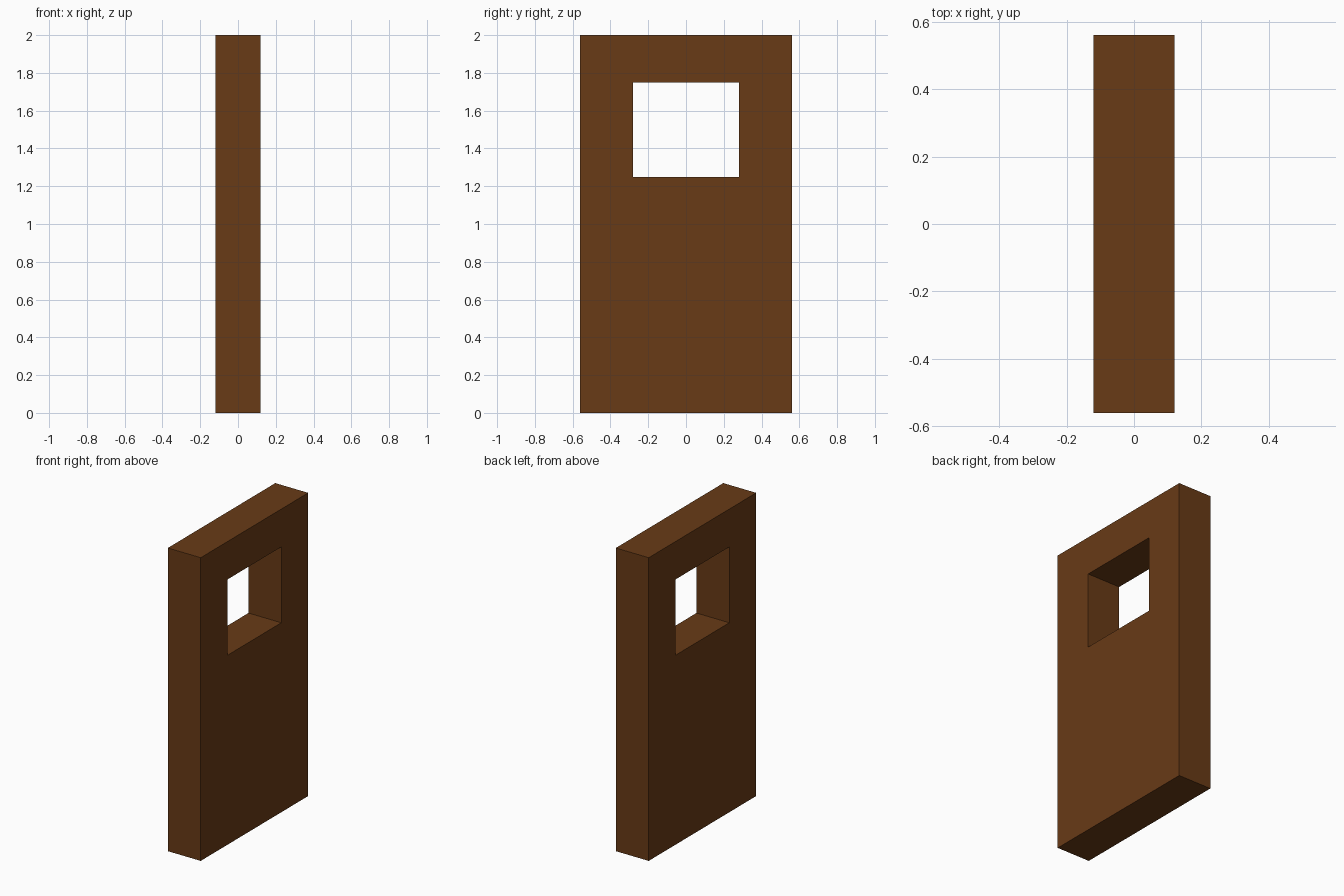
import bpy, bmesh

if "Cube" in bpy.data.objects:
    bpy.data.objects.remove(bpy.data.objects["Cube"])

HALF_THICK = 0.12


def rectangle(bm, half_width, z0, z1):
    corners = [(-half_width, z0), (half_width, z0), (half_width, z1), (-half_width, z1)]
    return [bm.verts.new((-HALF_THICK, y, z)) for y, z in corners]


# Door panel: ring of four faces around the window, extruded through the thickness
bm = bmesh.new()
outer = rectangle(bm, 0.56, 0.0, 2.0)
inner = rectangle(bm, 0.28, 1.25, 1.75)
faces = []
for i in range(4):
    j = (i + 1) % 4
    faces.append(bm.faces.new((outer[i], outer[j], inner[j], inner[i])))
result = bmesh.ops.extrude_face_region(bm, geom=faces, use_keep_orig=True)
moved = [g for g in result["geom"] if isinstance(g, bmesh.types.BMVert)]
bmesh.ops.translate(bm, verts=moved, vec=(2 * HALF_THICK, 0, 0))
bmesh.ops.recalc_face_normals(bm, faces=bm.faces)

mesh = bpy.data.meshes.new("door_panel")
bm.to_mesh(mesh)
bm.free()
door = bpy.data.objects.new("door_panel", mesh)
bpy.context.collection.objects.link(door)

# Brown wood
wood = bpy.data.materials.new("brown_wood")
wood.diffuse_color = (0.14, 0.043, 0.008, 1.0)
wood.use_nodes = True
wood.node_tree.nodes["Principled BSDF"].inputs["Base Color"].default_value = wood.diffuse_color
mesh.materials.append(wood)
